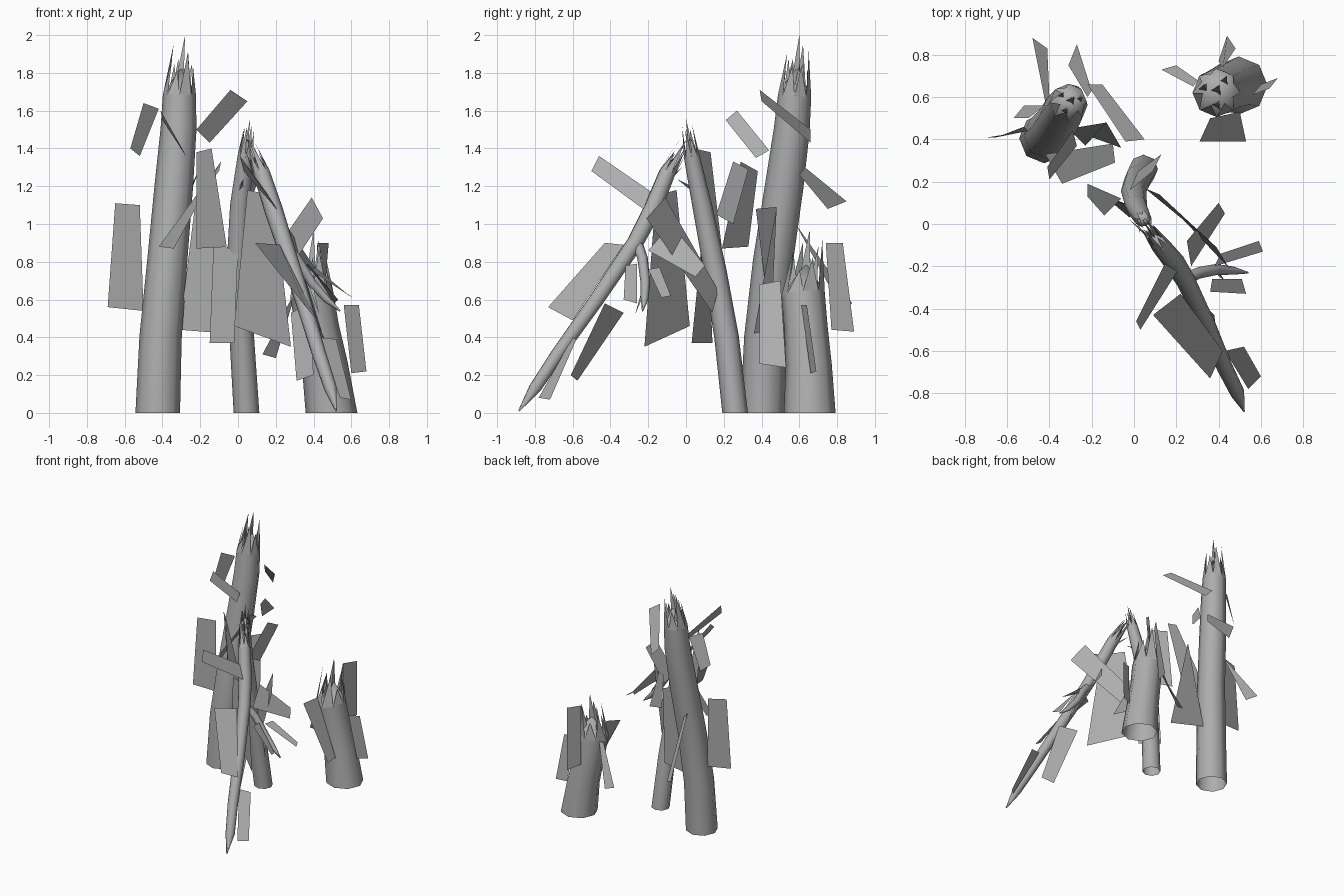
import bpy, bmesh, math, random
from mathutils import Vector

random.seed(4)
wood = bpy.data.materials.new("wood_grey")
wood.diffuse_color = (0.42, 0.42, 0.42, 1)


def finish(name, bm, smooth=True):
    me = bpy.data.meshes.new(name)
    bm.to_mesh(me)
    bm.free()
    me.materials.append(wood)
    ob = bpy.data.objects.new(name, me)
    bpy.context.collection.objects.link(ob)
    if smooth:
        for p in me.polygons:
            p.use_smooth = True
        bpy.context.view_layer.objects.active = ob
        ob.select_set(True)
        bpy.ops.object.shade_smooth_by_angle(angle=math.radians(75))
        ob.select_set(False)
    return ob


def splinter(bm, base, tip, r):
    # thin three-sided sliver
    d = (tip - base).normalized()
    u = d.orthogonal().normalized()
    v = d.cross(u)
    ring = [bm.verts.new(base + r * (u * math.cos(a) + v * math.sin(a)))
            for a in (0.3, 2.4, 4.5)]
    t = bm.verts.new(tip)
    for i in range(3):
        bm.faces.new((ring[i], ring[(i + 1) % 3], t))


def trunk(name, path, sides, heights=(), tip=None, flat_base=True, inner=3):
    # tapered tube along (x, y, z, radius) points; jagged splintered end if heights given
    bm = bmesh.new()
    pts = [Vector(p[:3]) for p in path]
    rings = []
    n = len(pts)
    for k, p in enumerate(pts):
        t = (pts[min(k + 1, n - 1)] - pts[max(k - 1, 0)]).normalized()
        if flat_base and k == 0:
            t = Vector((0, 0, 1))
        u = Vector((0, 1, 0)).cross(t)
        if not flat_base:
            u = Vector((1, 0.6, 0)) - t * t.dot(Vector((1, 0.6, 0)))
        u.normalize()
        v = t.cross(u)
        r = path[k][3]
        rings.append([bm.verts.new(p + r * (u * math.cos(a) + v * math.sin(a)))
                      for a in (math.tau * i / sides for i in range(sides))])
    for a, b in zip(rings, rings[1:]):
        for i in range(sides):
            j = (i + 1) % sides
            bm.faces.new((a[i], a[j], b[j], b[i]))
    if heights:
        top, c, r = rings[-1], pts[-1], path[-1][3]
        axis = Vector(tip) - c
        core = bm.verts.new(c + axis * 0.5)
        for i in range(sides):
            j = (i + 1) % sides
            bm.faces.new((top[i], top[j], core))
            mid = (top[i].co + top[j].co) / 2
            peak = bm.verts.new(mid + axis * heights[i % len(heights)] + (c - mid) * 0.25)
            bm.faces.new((top[i], top[j], peak))
        for k in range(inner):
            a = math.tau * k / inner + random.uniform(0, 1)
            off = Vector((math.cos(a), math.sin(a), 0)) * r * 0.5
            splinter(bm, c + off, c + off * 1.2 + axis * random.uniform(0.5, 0.8), r * 0.28)
        splinter(bm, c, Vector(tip), r * 0.4)
    return finish(name, bm)


def bark(name, cards):
    # loose flat bark plates, four corners each
    bm = bmesh.new()
    for c in cards:
        bm.faces.new([bm.verts.new(c[i:i + 3]) for i in (0, 3, 6, 9)])
    finish(name, bm, False)


# Trunks
trunk("tall_trunk", [(-.425, .405, 0, .118), (-.41, .42, .4, .112), (-.375, .46, .8, .106),
                     (-.34, .52, 1.2, .102), (-.315, .56, 1.5, .095), (-.31, .575, 1.68, .088)],
      8, (.5, .75, .45, .85, .6, .4, .7, .5), (-.28, .60, 2.0))
trunk("short_trunk", [(.495, .655, 0, .137), (.46, .65, .25, .122), (.42, .635, .45, .115),
                      (.39, .62, .63, .115)],
      8, (.5, .8, .4, .6, .85, .45, .7, .35), (.40, .655, .97))
trunk("middle_trunk", [(.045, .26, 0, .068), (.02, .215, .4, .065), (-.002, .155, .75, .06),
                       (.01, .085, 1.1, .052), (.04, .03, 1.36, .042)],
      8, (.5, .8, .4, .7), (.065, .0, 1.56), inner=2)

# Broken top leaning to the ground, with its side branch
trunk("fallen_top", [(.52, -.885, .01, .004), (.49, -.80, .13, .034), (.43, -.68, .31, .038),
                     (.345, -.48, .59, .042), (.245, -.27, .90, .046), (.19, -.18, 1.07, .05),
                     (.125, -.10, 1.27, .045)],
      8, (.6, .9, .5, .8), (.045, .01, 1.46), flat_base=False, inner=2)
trunk("side_branch", [(.24, -.26, .90, .03), (.31, -.23, .82, .028), (.39, -.215, .69, .026),
                      (.47, -.22, .60, .02), (.54, -.23, .54, .004)], 6, flat_base=False)
bm = bmesh.new()
splinter(bm, Vector((.0, .09, 1.15)), Vector((.03, -.05, 1.24)), .02)
splinter(bm, Vector((.15, -.13, 1.2)), Vector((.04, -.02, 1.3)), .015)
splinter(bm, Vector((.38, -.21, .7)), Vector((.43, -.27, .52)), .016)
finish("twigs", bm)

# Bark plates
bark("tall_trunk_bark", [
    (-.57, .50, 1.40, -.52, .56, 1.36, -.42, .56, 1.61, -.50, .50, 1.64),
    (-.22, .66, 1.50, -.15, .66, 1.43, .05, .40, 1.65, -.04, .39, 1.71),
    (-.41, .27, 1.60, -.40, .21, 1.55, -.27, .37, 1.35, -.29, .44, 1.39),
    (-.65, .41, 1.11, -.52, .46, 1.10, -.50, .44, .54, -.69, .41, .56),
    (-.42, .33, .88, -.34, .19, .87, -.09, .29, 1.33, -.10, .38, 1.28),
    (-.31, .45, .44, -.06, .36, .42, -.13, .48, 1.09, -.23, .37, 1.08),
    (-.42, .58, 1.0, -.40, .60, .97, -.41, .83, .54, -.48, .88, .58),
    (-.22, .60, 1.26, -.20, .63, 1.3, -.27, .85, 1.12, -.31, .75, 1.08)])
bark("short_trunk_bark", [
    (.31, .39, .68, .53, .39, .26, .50, .53, .24, .36, .50, .70),
    (.42, .74, .90, .48, .83, .90, .44, .89, .43, .40, .77, .44),
    (.28, .65, .60, .30, .68, .62, .20, .75, .29, .13, .73, .31),
    (.56, .61, .57, .64, .64, .57, .68, .69, .22, .60, .66, .21)])
bark("middle_trunk_bark", [
    (-.15, .14, .37, -.02, .03, .37, .0, .08, .87, -.13, .12, .88),
    (-.22, .19, .87, -.06, .12, .88, -.14, .04, 1.40, -.22, .13, 1.38),
    (-.02, .16, 1.05, .02, .25, 1.0, .13, .33, 1.29, .09, .25, 1.33)])
bark("fallen_top_bark", [
    (.05, -.05, 1.18, .19, -.16, 1.15, .28, -.22, .35, -.02, .02, .46),
    (.01, -.46, 1.36, .03, -.50, 1.28, .22, -.20, 1.06, .17, -.14, 1.14),
    (.36, -.73, .56, .42, -.60, .49, .22, -.33, .89, .09, -.43, .90),
    (.40, -.61, .20, .31, -.575, .17, .28, -.33, .53, .38, -.43, .58),
    (.43, -.60, .40, .52, -.58, .39, .60, -.72, .07, .54, -.78, .08),
    (.39, -.11, 1.14, .45, -.21, 1.03, .12, .14, .53, .05, .17, .65),
    (.40, .10, .78, .43, .05, .72, .27, -.20, .86, .25, -.08, 1.0),
    (.38, -.20, .76, .41, -.14, .77, .59, -.08, .62, .61, -.13, .61),
    (.37, -.26, .79, .36, -.32, .78, .53, -.33, .60, .51, -.26, .58)])
